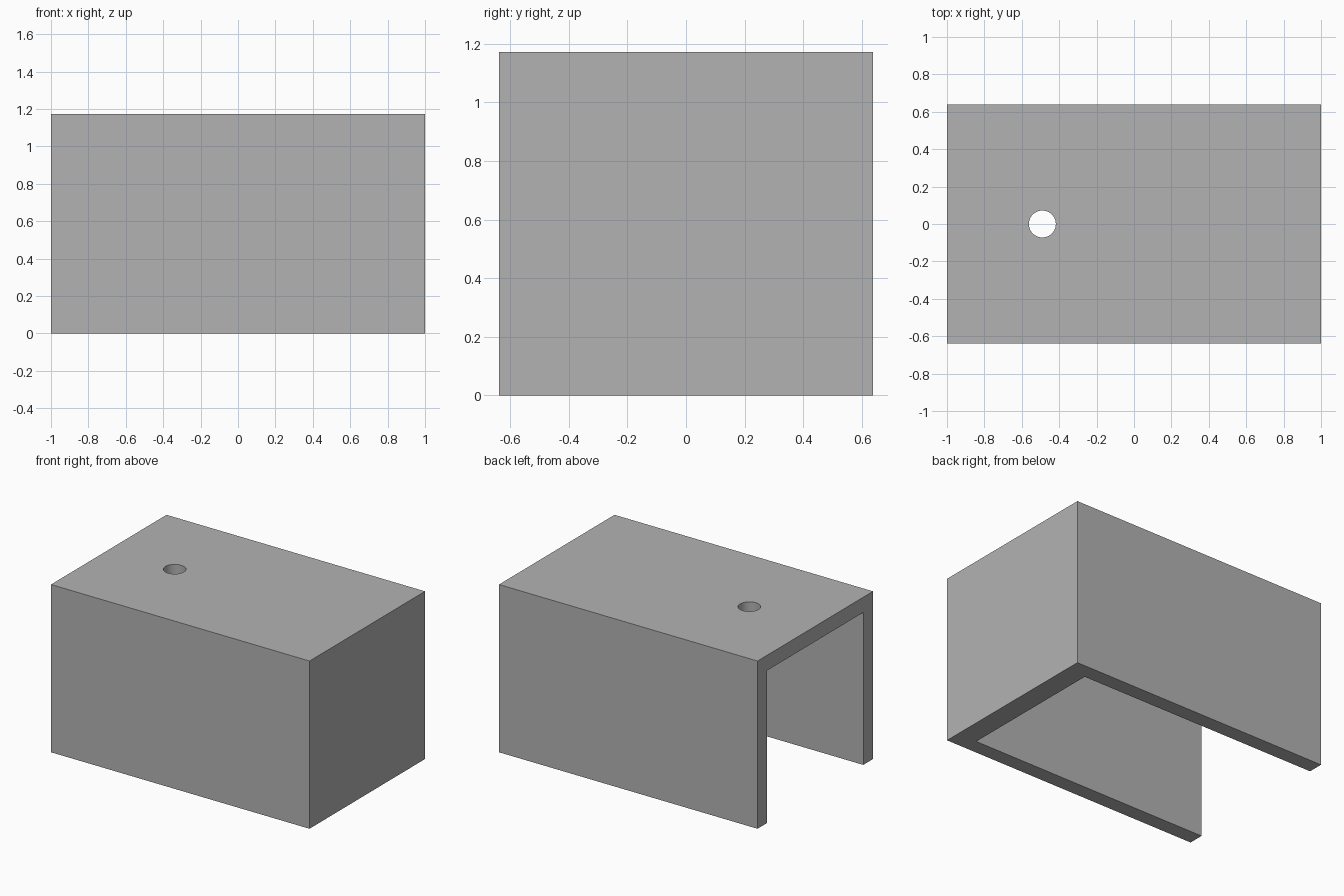
import bpy
import math

cube = bpy.data.objects.get("Cube")
if cube:
    bpy.data.objects.remove(cube, do_unlink=True)

LENGTH, WIDTH, HEIGHT = 2.0, 1.276, 1.173
WALL = 0.107          # side walls and top
END_WALL = 0.15       # closed end at +x
HOLE_X, HOLE_R = -0.49, 0.072

grey = bpy.data.materials.new("plain grey")
grey.use_nodes = True
colour = (0.45, 0.45, 0.45, 1.0)
grey.diffuse_color = colour
grey.node_tree.nodes["Principled BSDF"].inputs["Base Color"].default_value = colour


def box(name, x0, x1, width, z0, z1):
    bpy.ops.mesh.primitive_cube_add(size=1, location=((x0 + x1) / 2, 0, (z0 + z1) / 2))
    ob = bpy.context.object
    ob.name = name
    ob.scale = (x1 - x0, width, z1 - z0)
    bpy.ops.object.transform_apply(location=True, rotation=False, scale=True)
    ob.data.materials.append(grey)
    return ob


def cut(target, cutter):
    mod = target.modifiers.new("cut", 'BOOLEAN')
    mod.operation = 'DIFFERENCE'
    mod.solver = 'EXACT'
    mod.object = cutter
    bpy.context.view_layer.objects.active = target
    bpy.ops.object.modifier_apply(modifier=mod.name)
    bpy.data.objects.remove(cutter, do_unlink=True)


# Cover body
cover = box("cover", -LENGTH / 2, LENGTH / 2, WIDTH, 0, HEIGHT)

# Cavity, open at the bottom and at the -x end
cut(cover, box("cavity_cutter", -LENGTH / 2 - 0.2, LENGTH / 2 - END_WALL,
               WIDTH - 2 * WALL, -0.2, HEIGHT - WALL))

# Round hole through the top
bpy.ops.mesh.primitive_cylinder_add(vertices=48, radius=HOLE_R, depth=0.4,
                                    location=(HOLE_X, 0, HEIGHT))
hole = bpy.context.object
hole.name = "hole_cutter"
hole.data.materials.append(grey)
cut(cover, hole)

# Smooth hole wall, sharp box edges
bpy.ops.object.select_all(action='DESELECT')
cover.select_set(True)
bpy.context.view_layer.objects.active = cover
bpy.ops.object.shade_smooth_by_angle(angle=math.radians(30))
